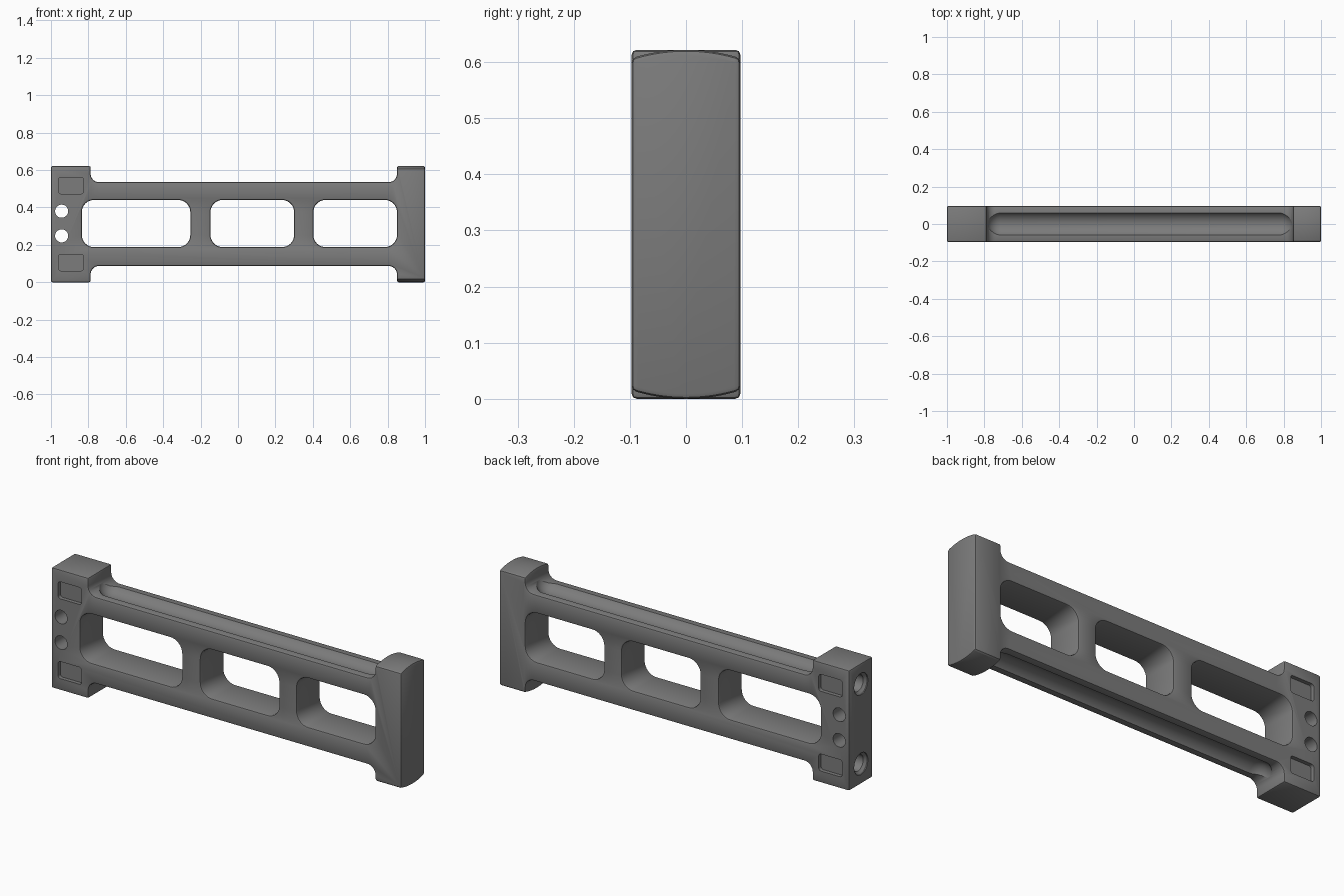
import bpy, bmesh, math
from mathutils import Vector

if "Cube" in bpy.data.objects:
    bpy.data.objects.remove(bpy.data.objects["Cube"])

W, TOP = 0.097, 0.622          # half depth, full height
MID = TOP / 2

grey = bpy.data.materials.new("dark_grey")
grey.diffuse_color = (0.2, 0.2, 0.2, 1)
grey.use_nodes = True
grey.node_tree.nodes["Principled BSDF"].inputs["Base Color"].default_value = grey.diffuse_color


def prism(name, pts, axis, lo, hi):
    """Extrude a closed 2D profile along y (x,z points) or x (y,z points)."""
    bm = bmesh.new()
    place = (lambda p, t: (p[0], t, p[1])) if axis == 'y' else (lambda p, t: (t, p[0], p[1]))
    face = bm.faces.new([bm.verts.new(place(p, lo)) for p in pts])
    ext = bmesh.ops.extrude_face_region(bm, geom=[face])
    move = Vector((0, hi - lo, 0)) if axis == 'y' else Vector((hi - lo, 0, 0))
    bmesh.ops.translate(bm, vec=move, verts=[v for v in ext['geom'] if isinstance(v, bmesh.types.BMVert)])
    bmesh.ops.recalc_face_normals(bm, faces=bm.faces)
    mesh = bpy.data.meshes.new(name)
    bm.to_mesh(mesh)
    bm.free()
    ob = bpy.data.objects.new(name, mesh)
    bpy.context.collection.objects.link(ob)
    return ob


def arc(cx, cz, r, a0, a1, n=8):
    return [(cx + r * math.cos(math.radians(a0 + (a1 - a0) * i / n)),
             cz + r * math.sin(math.radians(a0 + (a1 - a0) * i / n))) for i in range(n + 1)]


def rounded_rect(x0, x1, z0, z1, r):
    return (arc(x1 - r, z1 - r, r, 0, 90) + arc(x0 + r, z1 - r, r, 90, 180)
            + arc(x0 + r, z0 + r, r, 180, 270) + arc(x1 - r, z0 + r, r, 270, 360))


def circle(x, z, r, n=32):
    return arc(x, z, r, 0, 360, n)[:-1]


def lathe_x(name, profile, z, n=32):
    """Solid of revolution about an x-parallel axis, from (x, radius) points."""
    bm = bmesh.new()
    rings = [[bm.verts.new((x, r * math.cos(2 * math.pi * i / n), z + r * math.sin(2 * math.pi * i / n)))
              for i in range(n)] for x, r in profile]
    for a, b in zip(rings, rings[1:]):
        for i in range(n):
            bm.faces.new((a[i], a[(i + 1) % n], b[(i + 1) % n], b[i]))
    bm.faces.new(rings[0])
    bm.faces.new(rings[-1])
    bmesh.ops.recalc_face_normals(bm, faces=bm.faces)
    mesh = bpy.data.meshes.new(name)
    bm.to_mesh(mesh)
    bm.free()
    ob = bpy.data.objects.new(name, mesh)
    bpy.context.collection.objects.link(ob)
    return ob


def apply(ob, mod):
    bpy.context.view_layer.objects.active = ob
    bpy.ops.object.modifier_apply(modifier=mod.name)


def cut(ob, cutter):
    mod = ob.modifiers.new("cut", 'BOOLEAN')
    mod.operation, mod.solver, mod.object = 'DIFFERENCE', 'EXACT', cutter
    apply(ob, mod)
    bpy.data.objects.remove(cutter)


# Frame outline: two tall end blocks joined by a filleted beam
R, BEAM = 0.045, 0.535
XL, XR = -0.788, 0.85
upper = ([(1, TOP), (XR, TOP)] + arc(XR - R, BEAM + R, R, 0, -90)
         + arc(XL + R, BEAM + R, R, 270, 180) + [(XL, TOP), (-1, TOP)])
lower = [(x, TOP - z) for x, z in reversed(upper)]
frame = prism("frame", upper + lower, 'y', -W, W)
frame.data.materials.append(grey)

# Crowned top and bottom of the right end block
CR = 0.32
crown = [(CR * math.sin(t * 0.04), TOP - CR + CR * math.cos(t * 0.04)) for t in range(-10, 11)]
crown = crown + [(0.2, TOP + 0.1), (-0.2, TOP + 0.1)]
cut(frame, prism("crown_cutter", crown, 'x', 0.82, 1.1))
cut(frame, prism("crown_cutter", [(y, TOP - z) for y, z in crown], 'x', 0.82, 1.1))

# Three windows through the beam
for x0, x1 in ((-0.835, -0.255), (-0.147, 0.3), (0.403, 0.85)):
    cut(frame, prism("window_cutter", rounded_rect(x0, x1, 0.188, 0.44, 0.065), 'y', -0.2, 0.2))

# Softened outer and window edges
bev = frame.modifiers.new("edge_bevel", 'BEVEL')
bev.width, bev.segments = 0.009, 2
bev.limit_method, bev.angle_limit = 'ANGLE', math.radians(35)
bev.use_clamp_overlap = False
apply(frame, bev)

# Round-ended grooves along the top and bottom of the beam
GR = 0.07
left_end = [(XL + GR + 0.004 - GR * math.cos(math.radians(a)), GR * math.sin(math.radians(a)))
            for a in (3, 15, 30, 45, 60, 75, 90)]
shift = XL + XR
groove = left_end + [(shift - x, r) for x, r in reversed(left_end)]
for z in (BEAM + 0.037, TOP - BEAM - 0.037):
    cut(frame, lathe_x("groove_cutter", groove, z))

# Pin holes, shallow side pockets and countersunk end sockets, mirrored about mid height
for s in (-1, 1):
    cut(frame, prism("pin_hole_cutter", circle(-0.943, MID + 0.003 + s * 0.066, 0.035), 'y', -0.2, 0.2))
    pz = MID + s * 0.206
    for y0, y1 in ((-0.2, -W + 0.02), (W - 0.02, 0.2)):
        cut(frame, prism("pocket_cutter", rounded_rect(-0.96, -0.826, pz - 0.044, pz + 0.044, 0.014),
                         'y', y0, y1))
    cut(frame, lathe_x("socket_cutter", [(-1.02, 0.056), (-0.995, 0.056), (-0.982, 0.043), (-0.88, 0.043)], pz))

# Smooth shading with crisp edges
bpy.ops.object.select_all(action='DESELECT')
frame.select_set(True)
bpy.context.view_layer.objects.active = frame
bpy.ops.object.shade_smooth_by_angle(angle=math.radians(25))
